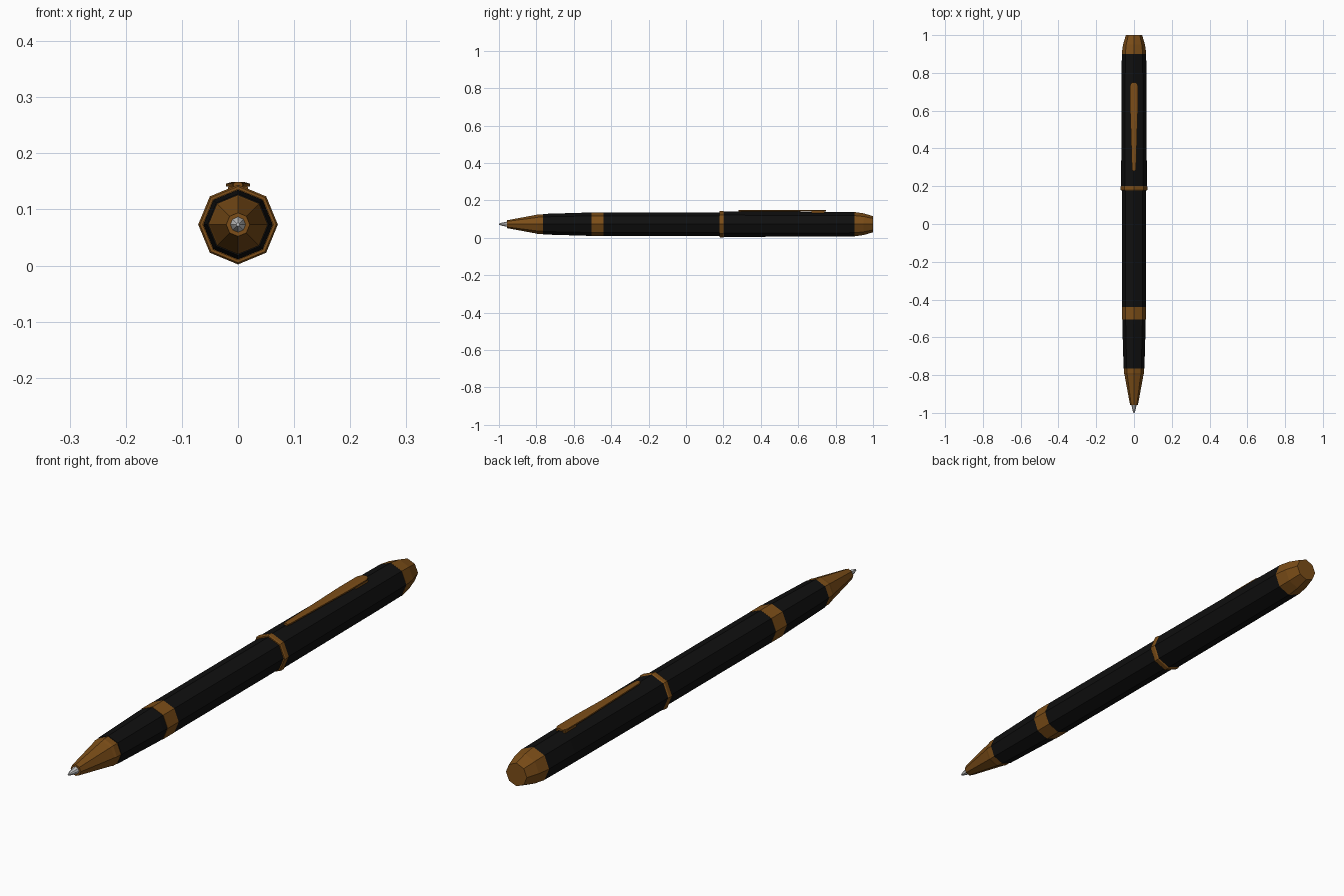
import bpy, bmesh, math

if "Cube" in bpy.data.objects:
    bpy.data.objects.remove(bpy.data.objects["Cube"])

CZ = 0.073   # height of the pen axis
SIDES = 8


def material(name, rgb):
    m = bpy.data.materials.new(name)
    m.diffuse_color = (*rgb, 1)
    m.use_nodes = True
    m.node_tree.nodes["Principled BSDF"].inputs["Base Color"].default_value = m.diffuse_color
    return m


bronze = material("bronze", (0.2, 0.075, 0.009))
black = material("black", (0.005, 0.005, 0.005))


def finish(name, bm, mat):
    bmesh.ops.recalc_face_normals(bm, faces=bm.faces)
    mesh = bpy.data.meshes.new(name)
    bm.to_mesh(mesh)
    bm.free()
    ob = bpy.data.objects.new(name, mesh)
    bpy.context.collection.objects.link(ob)
    if mat:
        mesh.materials.append(mat)
    return ob


def loft(name, rings, mat):
    """Skin a list of equal-length point rings and close both ends."""
    bm = bmesh.new()
    loops = [[bm.verts.new(p) for p in ring] for ring in rings]
    n = len(loops[0])
    for a, b in zip(loops, loops[1:]):
        for i in range(n):
            j = (i + 1) % n
            bm.faces.new((a[i], a[j], b[j], b[i]))
    bm.faces.new(loops[0])
    bm.faces.new(loops[-1])
    return finish(name, bm, mat)


def turned(name, profile, mat):
    """Octagonal turned part along y from (y, radius) pairs."""
    step = 2 * math.pi / SIDES
    loft(name, [[(r * math.cos(i * step), y, CZ + r * math.sin(i * step))
                 for i in range(SIDES)] for y, r in profile], mat)


# Turned body, from writing point to cap end
turned("writing_point", [(-1.0, 0.003), (-0.985, 0.008), (-0.955, 0.014)], None)
turned("nose_cone", [(-0.957, 0.021), (-0.80, 0.050), (-0.79, 0.053), (-0.765, 0.053)], bronze)
turned("grip", [(-0.765, 0.055), (-0.63, 0.059), (-0.53, 0.062), (-0.50, 0.062)], black)
turned("lower_band", [(-0.505, 0.0635), (-0.44, 0.0635)], bronze)
turned("barrel", [(-0.44, 0.063), (0.18, 0.063)], black)
turned("centre_ring", [(0.178, 0.068), (0.182, 0.071), (0.198, 0.071), (0.202, 0.068)], bronze)
turned("cap", [(0.20, 0.068), (0.47, 0.067), (0.75, 0.066), (0.90, 0.0645)], black)
turned("cap_end", [(0.90, 0.065), (0.95, 0.058), (1.0, 0.043)], bronze)


# Pocket clip: tapered bar with a chamfered top
def clip_ring(y, w, lo, hi):
    c = hi - 0.003
    return [(-w, y, lo), (w, y, lo), (w, y, c), (w * 0.5, y, hi), (-w * 0.5, y, hi), (-w, y, c)]


loft("clip_bar", [clip_ring(y, w, 0.141, 0.149) for y, w in
                  [(0.28, 0.008), (0.295, 0.011), (0.50, 0.017),
                   (0.62, 0.021), (0.73, 0.021), (0.748, 0.013)]], bronze)
# Clip foot joining the bar to the cap
loft("clip_foot", [clip_ring(y, 0.018, 0.130, 0.143) for y in (0.67, 0.74)], bronze)
